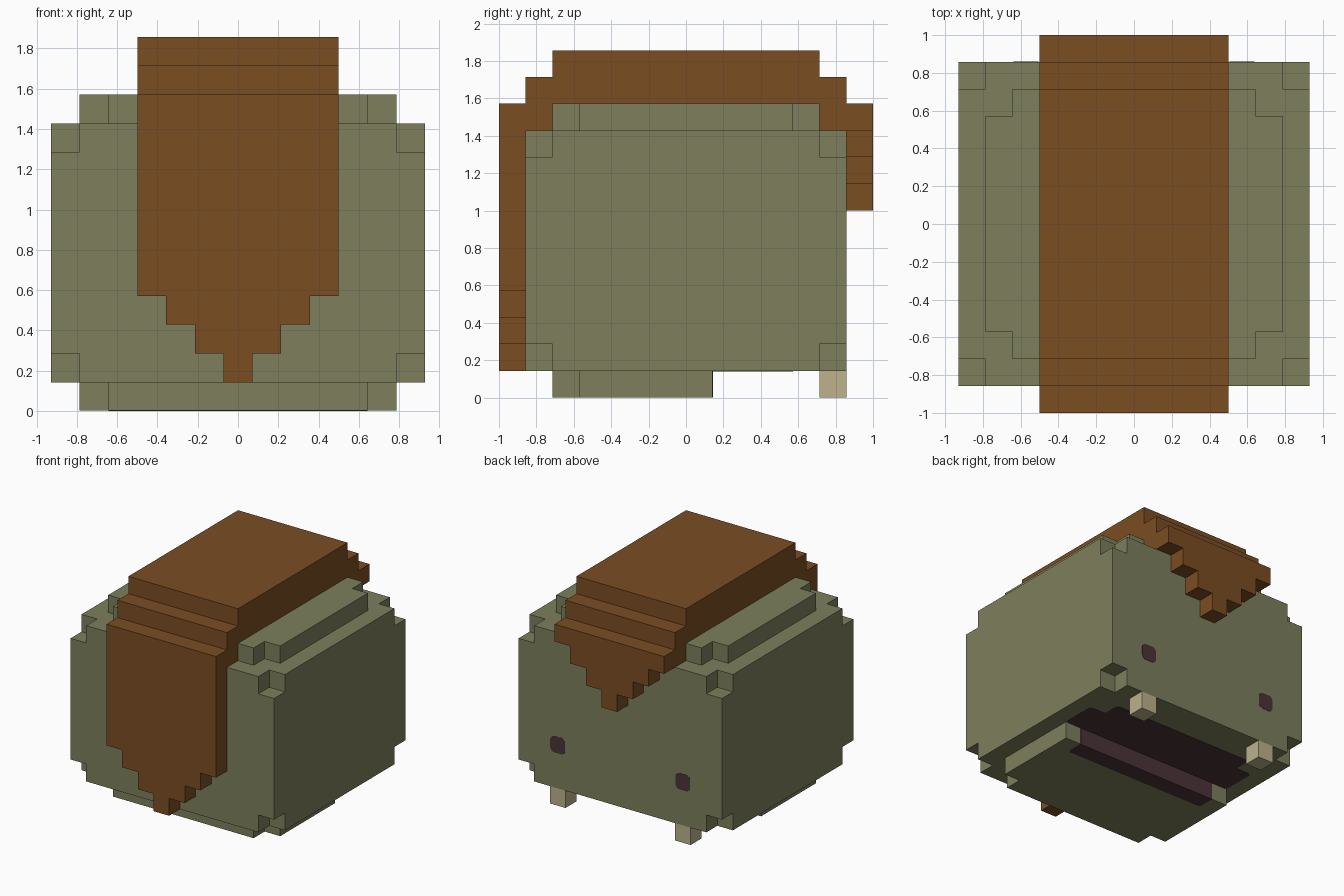
import bpy, bmesh, math
from mathutils import Vector

if "Cube" in bpy.data.objects:
    bpy.data.objects.remove(bpy.data.objects["Cube"], do_unlink=True)

U = 1 / 7        # one block
T = 0.014        # plate thickness, in blocks


def srgb(r, g, b):
    lin = lambda c: c / 12.92 if c <= 0.04045 else ((c + 0.055) / 1.055) ** 2.4
    return tuple(lin(c / 255) for c in (r, g, b)) + (1.0,)


def material(name, rgb):
    m = bpy.data.materials.new(name)
    m.use_nodes = True
    m.diffuse_color = srgb(*rgb)
    bsdf = m.node_tree.nodes["Principled BSDF"]
    bsdf.inputs["Base Color"].default_value = m.diffuse_color
    bsdf.inputs["Roughness"].default_value = 0.9
    return m


GREEN = material("olive_green", (125, 127, 92))
BROWN = material("brown", (122, 77, 34))
BEIGE = material("bone_beige", (188, 178, 140))
PURPLE = material("dark_purple", (76, 51, 56))


def prisms(name, mat, axis, slabs):
    """Extrude each (outline, start, end) along an axis, measured in blocks."""
    place = {"x": lambda a, b, d: (d, a, b),
             "y": lambda a, b, d: (a, d, b),
             "z": lambda a, b, d: (a, b, d)}[axis]
    bm = bmesh.new()
    for outline, d0, d1 in slabs:
        face = bm.faces.new([bm.verts.new(Vector(place(a, b, d0)) * U) for a, b in outline])
        ext = bmesh.ops.extrude_face_region(bm, geom=[face], use_keep_orig=True)
        verts = [v for v in ext["geom"] if isinstance(v, bmesh.types.BMVert)]
        bmesh.ops.translate(bm, verts=verts, vec=Vector(place(0, 0, d1 - d0)) * U)
    bmesh.ops.recalc_face_normals(bm, faces=bm.faces[:])
    mesh = bpy.data.meshes.new(name)
    bm.to_mesh(mesh)
    bm.free()
    mesh.materials.append(mat)
    obj = bpy.data.objects.new(name, mesh)
    bpy.context.collection.objects.link(obj)
    return obj


def rect(x0, x1, y0, y1):
    return [(x0, y0), (x1, y0), (x1, y1), (x0, y1)]


def mirrored(half):
    """Close a right-hand half outline by mirroring it across x = 0."""
    return half + [(-x, y) for x, y in reversed(half)]


def notched(x, y):
    """Rectangle with a one-block square missing at each corner."""
    return mirrored([(x - 1, -y), (x - 1, 1 - y), (x, 1 - y), (x, y - 1), (x - 1, y - 1), (x - 1, y)])


def chamfer(pts, r):
    out = []
    for i, p in enumerate(pts):
        p = Vector(p)
        for q in (pts[i - 1], pts[(i + 1) % len(pts)]):
            out.append(tuple(p + (Vector(q) - p).normalized() * r))
    return out


def flap(top, tip):
    """Outline of a hanging flap that narrows in four steps to its tip."""
    half = []
    for i in range(4):
        half += [(0.5 + i, tip + i), (0.5 + i, tip + i + 1)]
    half[-1] = (3.5, top)
    return mirrored(half)


# Body with its eight corner blocks missing
prisms("body", GREEN, "z", [(notched(6.5, 6), 1, 2),
                            (rect(-6.5, 6.5, -6, 6), 2, 9),
                            (notched(6.5, 6), 9, 10)])
prisms("body_top", GREEN, "z", [(notched(5.5, 5), 10, 11)])
jaw = mirrored([(4.5, -5), (4.5, -4), (5.5, -4), (5.5, 1)])
prisms("lower_jaw", GREEN, "z", [(jaw, T, 1)])

# Hair: stepped arch over the top, long front flap, short back flap
arch = mirrored([(6, 10), (6, 12), (5, 12), (5, 13)])
prisms("hair_top", BROWN, "x", [(arch, -3.5, 3.5)])
prisms("hair_front_flap", BROWN, "y", [(flap(11, 1), -7, -6)])
prisms("hair_back_flap", BROWN, "y", [(flap(11, 7), 6, 7)])

# Mouth lining: palate, lip and underside of the jaw
palate = mirrored([(5.5, 1), (5.5, 3), (4.5, 3), (4.5, 4)])
prisms("mouth_palate", PURPLE, "z", [(chamfer(palate, 0.12), 1 - T, 1)])
prisms("mouth_lip", PURPLE, "y", [(rect(-4.5, 4.5, 0, 1 - T), 1, 1 + T)])
lip_under = mirrored([(4.38, 0), (4.5, 0.12), (4.5, 1)])
prisms("mouth_lip_underside", PURPLE, "z", [(lip_under, 0, T)])

# Teeth and eyes on both sides
for side, s in (("left", 1), ("right", -1)):
    x0, x1 = 4 * s - 0.5, 4 * s + 0.5
    prisms(side + "_tooth", BEIGE, "z", [(rect(x0, x1, 5, 6), 0, 1)])
    eye = chamfer(chamfer(rect(x0 + 0.03, x1 - 0.03, 3.03, 3.97), 0.16), 0.06)
    prisms(side + "_eye", PURPLE, "y", [(eye, 6, 6 + T)])
